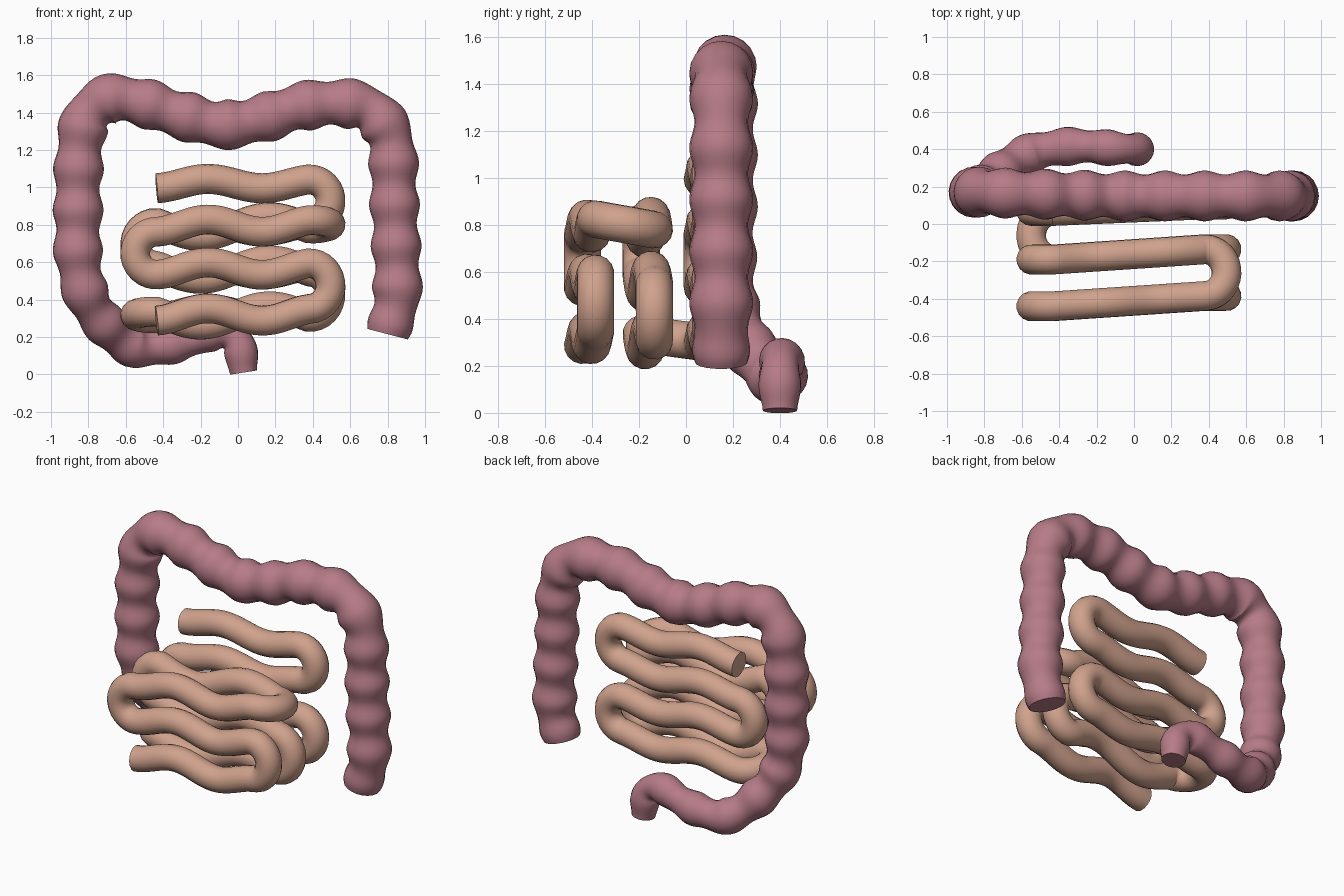
import bpy, bmesh, math
from mathutils import Vector

if "Cube" in bpy.data.objects:
    bpy.data.objects.remove(bpy.data.objects["Cube"])


def material(name, rgb):
    m = bpy.data.materials.new(name)
    m.diffuse_color = (*rgb, 1)
    m.use_nodes = True
    m.node_tree.nodes["Principled BSDF"].inputs["Base Color"].default_value = m.diffuse_color
    return m


def catmull(pts, n=12):
    P = [Vector(p) for p in pts]
    P = [P[0] * 2 - P[1]] + P + [P[-1] * 2 - P[-2]]
    out = []
    for i in range(1, len(P) - 2):
        a, b, c, d = P[i - 1:i + 3]
        for k in range(n):
            t = k / n
            out.append(0.5 * (2 * b + (c - a) * t + (2 * a - 5 * b + 4 * c - d) * t * t
                              + (3 * b - a - 3 * c + d) * t ** 3))
    return out + [P[-2]]


def resample(pts, step):
    cum = [0]
    for a, b in zip(pts, pts[1:]):
        cum.append(cum[-1] + (b - a).length)
    n = round(cum[-1] / step)
    out, j = [], 0
    for k in range(n + 1):
        s = cum[-1] * k / n
        while j < len(pts) - 2 and cum[j + 1] < s:
            j += 1
        out.append(pts[j].lerp(pts[j + 1], (s - cum[j]) / (cum[j + 1] - cum[j])))
    return out, cum[-1]


def tube(name, path, step, radius, sides, mat):
    """Sweep a circle of radius(s, total) along the path with flat end caps."""
    pts, total = resample(path, step)
    bm = bmesh.new()
    rings, nrm = [], Vector((0, 1, 0))
    last = len(pts) - 1
    for i, p in enumerate(pts):
        t = (pts[min(i + 1, last)] - pts[max(i - 1, 0)]).normalized()
        nrm = (nrm - t * nrm.dot(t)).normalized()
        b = t.cross(nrm)
        r = radius(total * i / last, total)
        rings.append([bm.verts.new(p + r * (nrm * math.cos(a) + b * math.sin(a)))
                      for a in (2 * math.pi * k / sides for k in range(sides))])
    for A, B in zip(rings, rings[1:]):
        for k in range(sides):
            m = (k + 1) % sides
            bm.faces.new((A[k], A[m], B[m], B[k]))
    bm.faces.new(rings[0][::-1])
    bm.faces.new(rings[-1])
    bmesh.ops.recalc_face_normals(bm, faces=bm.faces)
    me = bpy.data.meshes.new(name)
    bm.to_mesh(me)
    bm.free()
    me.materials.append(mat)
    ob = bpy.data.objects.new(name, me)
    bpy.context.collection.objects.link(ob)
    bpy.context.view_layer.objects.active = ob
    ob.select_set(True)
    bpy.ops.object.shade_smooth_by_angle(angle=math.radians(50))
    ob.select_set(False)


rose = material("dusky rose", (0.47, 0.20, 0.245))
peach = material("peach tan", (0.63, 0.36, 0.265))

# Large intestine: up the right, across, down the left, curling behind to the base
colon = [(0.80, 0.15, 0.215), (0.85, 0.15, 0.42), (0.845, 0.15, 0.7), (0.835, 0.15, 0.95),
         (0.83, 0.15, 1.15), (0.80, 0.15, 1.30), (0.71, 0.15, 1.41), (0.57, 0.15, 1.45),
         (0.35, 0.15, 1.435), (0.15, 0.15, 1.375), (-0.07, 0.15, 1.335), (-0.3, 0.155, 1.385),
         (-0.5, 0.16, 1.45), (-0.68, 0.165, 1.475), (-0.80, 0.17, 1.39), (-0.84, 0.17, 1.25),
         (-0.855, 0.17, 1.05), (-0.855, 0.17, 0.85), (-0.855, 0.17, 0.65), (-0.82, 0.19, 0.45),
         (-0.73, 0.26, 0.29), (-0.57, 0.37, 0.15), (-0.40, 0.41, 0.15), (-0.25, 0.415, 0.185),
         (-0.10, 0.405, 0.225), (0.0, 0.40, 0.17), (0.03, 0.40, 0.01)]


def colon_radius(s, total):
    taper = min(1, max(0, (s - 3.5) / (total - 3.5)))
    start = min(1, 0.86 + s * 0.9)
    r = 0.125 + 0.011 * math.cos(2 * math.pi * (s - 0.26) / 0.22)
    return r * start * (1 - 0.36 * taper)


tube("large_intestine", catmull(colon), 0.02, colon_radius, 20, rose)

# Small intestine: three folded layers joined into one winding tube
X0, X1 = -0.435, 0.38


def wave_a(x):
    return math.cos(2 * math.pi * (x + 0.16) / 0.58)


def wave_b(x):
    return math.sin(2 * math.pi * (x + 0.015) / 0.74)


# (y at left, y at right, wave, amplitude, row heights in order of travel)
layers = [(0.07, 0.105, wave_a, 0.025, (1.02, 0.79, 0.56, 0.325)),
          (-0.19, -0.135, wave_b, 0.05, (0.315, 0.56, 0.79)),
          (-0.44, -0.385, wave_a, 0.033, (0.795, 0.565, 0.32))]

path, going_right = [], True
for yl, yr, wave, amp, rows in layers:
    for z in rows:
        xs = [X0 + (X1 - X0) * k / 30 for k in range(31)]
        if not going_right:
            xs.reverse()
        row = [Vector((x, yl + (yr - yl) * (x - X0) / (X1 - X0), z + amp * wave(x))) for x in xs]
        if path:
            # half-round bend from the previous row into this one
            p, q = path[-1], row[0]
            mid, half = (p + q) / 2, (p - q) / 2
            out = Vector((0.115 if p.x > 0 else -0.115, 0, 0))
            path += [mid + half * math.cos(a) + out * math.sin(a)
                     for a in (math.pi * k / 16 for k in range(1, 16))]
        path += row
        going_right = not going_right

tube("small_intestine", path, 0.025, lambda s, t: 0.08, 16, peach)
